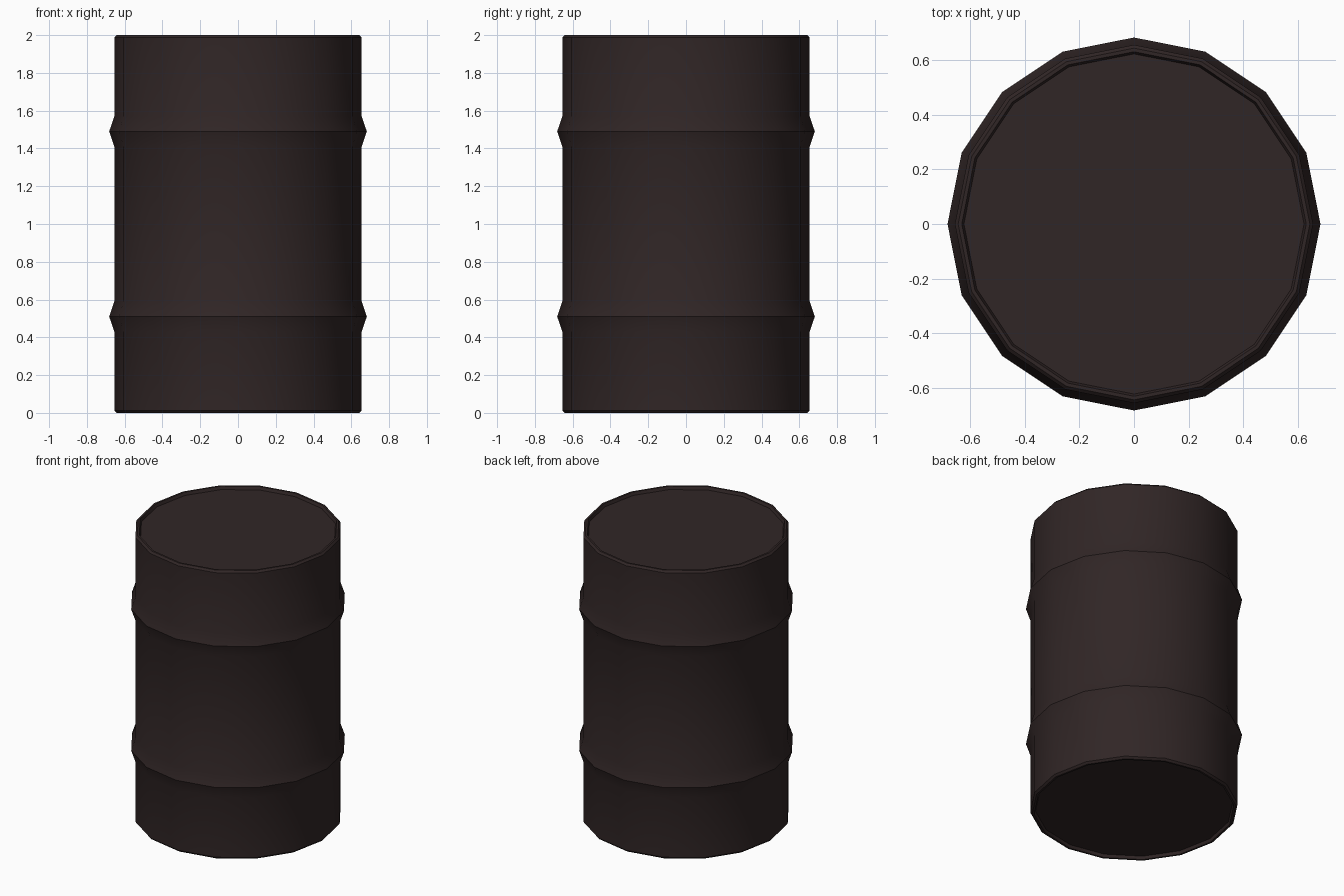
import bpy, bmesh, math

if "Cube" in bpy.data.objects:
    bpy.data.objects.remove(bpy.data.objects["Cube"])

SIDES = 16

# Half profile (radius, z), from the bottom lid up to mid height
half = [(0.622, 0.02), (0.63, 0.0), (0.643, 0.0), (0.655, 0.013),
        (0.655, 0.43), (0.682, 0.51), (0.655, 0.59)]
profile = half + [(r, 2 - z) for r, z in reversed(half)]

# Barrel: lathe the profile, then cap both recessed lids
bm = bmesh.new()
rings = []
for r, z in profile:
    rings.append([bm.verts.new((r * math.cos(2 * math.pi * i / SIDES),
                                r * math.sin(2 * math.pi * i / SIDES), z))
                  for i in range(SIDES)])
for a, b in zip(rings, rings[1:]):
    for i in range(SIDES):
        j = (i + 1) % SIDES
        bm.faces.new((a[i], a[j], b[j], b[i]))
bm.faces.new(list(reversed(rings[0])))
bm.faces.new(rings[-1])
mesh = bpy.data.meshes.new("barrel")
bm.to_mesh(mesh)
bm.free()
barrel = bpy.data.objects.new("barrel", mesh)
bpy.context.collection.objects.link(barrel)

# Single dark brown paint
paint = bpy.data.materials.new("dark_brown")
paint.diffuse_color = (0.030, 0.019, 0.019, 1)
paint.use_nodes = True
paint.node_tree.nodes["Principled BSDF"].inputs["Base Color"].default_value = paint.diffuse_color
mesh.materials.append(paint)

# Smooth sides, crisp rims and hoops
bpy.context.view_layer.objects.active = barrel
barrel.select_set(True)
bpy.ops.object.shade_smooth_by_angle(angle=math.radians(30))
